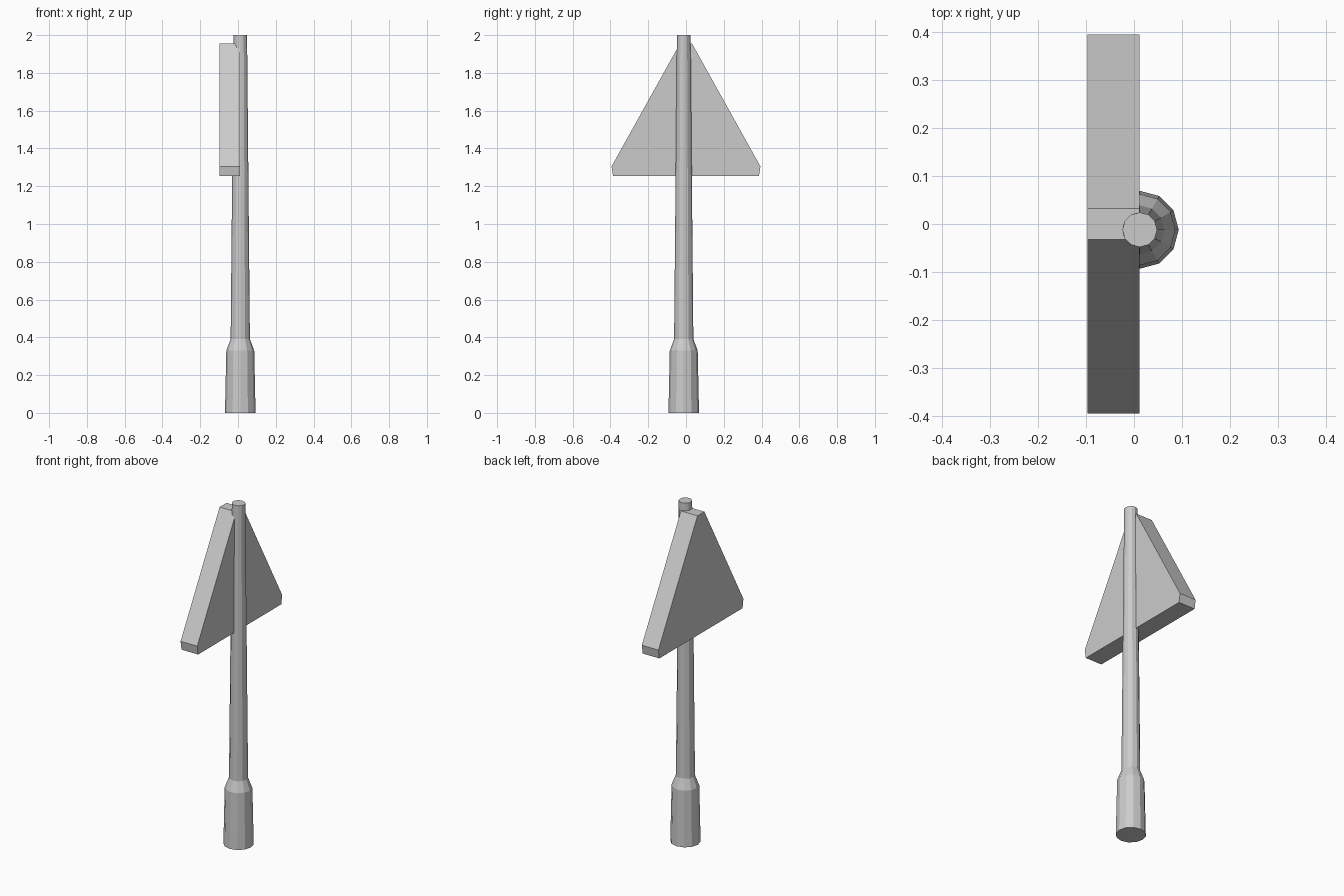
import bpy, bmesh
from math import cos, sin, tau

if "Cube" in bpy.data.objects:
    bpy.data.objects.remove(bpy.data.objects["Cube"])


def make_object(name, bm):
    bmesh.ops.recalc_face_normals(bm, faces=bm.faces)
    mesh = bpy.data.meshes.new(name)
    bm.to_mesh(mesh)
    bm.free()
    obj = bpy.data.objects.new(name, mesh)
    bpy.context.collection.objects.link(obj)
    return obj


def lathe(name, profile, center, sides):
    bm = bmesh.new()
    rings = [[bm.verts.new((center[0] + r * cos(tau * i / sides),
                            center[1] + r * sin(tau * i / sides), z))
              for i in range(sides)] for r, z in profile]
    for a, b in zip(rings, rings[1:]):
        for i in range(sides):
            j = (i + 1) % sides
            bm.faces.new((a[i], a[j], b[j], b[i]))
    bm.faces.new(rings[0])
    bm.faces.new(rings[-1])
    return make_object(name, bm)


def slab(name, outline, x0, x1):
    bm = bmesh.new()
    face = bm.faces.new([bm.verts.new((x0, y, z)) for y, z in outline])
    ext = bmesh.ops.extrude_face_region(bm, geom=[face], use_keep_orig=True)
    moved = [v for v in ext["geom"] if isinstance(v, bmesh.types.BMVert)]
    bmesh.ops.translate(bm, verts=moved, vec=(x1 - x0, 0, 0))
    return make_object(name, bm)


# Tapered pole with a thicker foot
lathe("sign_pole", [(0.081, 0), (0.074, 0.33), (0.051, 0.39), (0.036, 2.0)],
      (0.012, -0.012), 12)

# Triangular sign board with clipped corners
half = [(0.386, 1.253), (0.394, 1.305), (0.032, 1.955)]
outline = half + [(-y, z) for y, z in reversed(half)]
slab("warning_board", outline, -0.097, 0.011)
